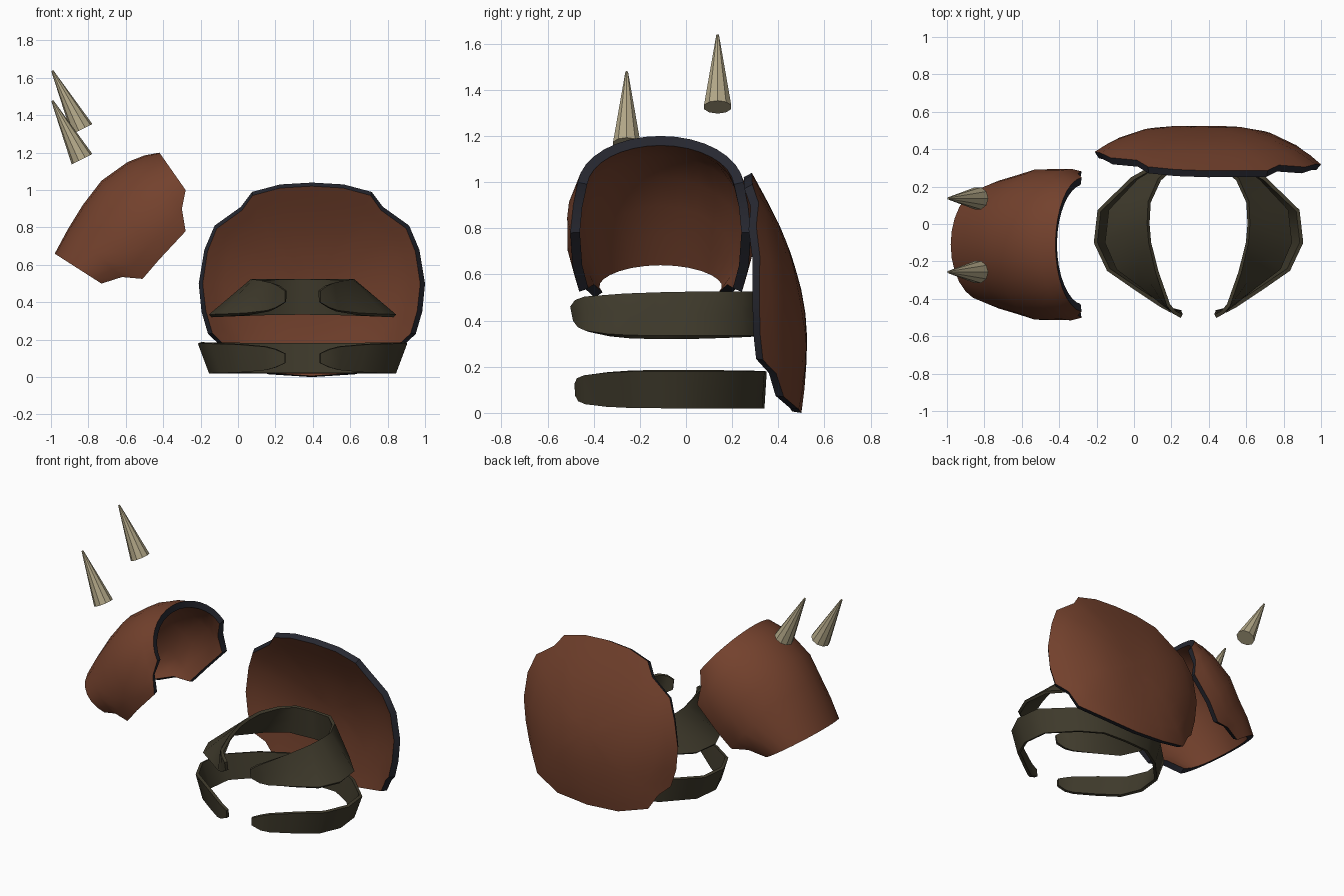
import bpy, bmesh, math
from mathutils import Vector

if "Cube" in bpy.data.objects:
    bpy.data.objects.remove(bpy.data.objects["Cube"])


def material(name, rgb):
    m = bpy.data.materials.new(name)
    m.diffuse_color = (*rgb, 1)
    m.use_nodes = True
    m.node_tree.nodes["Principled BSDF"].inputs["Base Color"].default_value = m.diffuse_color
    return m


BROWN = material("rust_brown", (0.172, 0.053, 0.026))
NAVY = material("dark_navy", (0.020, 0.021, 0.030))
OLIVE = material("dark_olive", (0.050, 0.043, 0.025))
BONE = material("bone", (0.45, 0.39, 0.245))


def shell(name, rows, inside, mats, thickness, offset=-1, wrap=False, angle=35):
    """Skin a grid of points, face it away from 'inside', and thicken it."""
    bm = bmesh.new()
    grid = [[bm.verts.new(p) for p in row] for row in rows]
    n = len(rows[0])
    for a, b in zip(grid, grid[1:]):
        for i in range(n if wrap else n - 1):
            j = (i + 1) % n
            bm.faces.new((a[i], a[j], b[j], b[i]))
    bmesh.ops.remove_doubles(bm, verts=bm.verts, dist=0.0005)
    bm.normal_update()
    facing = sum(f.normal.dot(f.calc_center_median() - Vector(inside)) * f.calc_area()
                 for f in bm.faces)
    if facing < 0:
        bmesh.ops.reverse_faces(bm, faces=bm.faces[:])
    me = bpy.data.meshes.new(name)
    bm.to_mesh(me)
    bm.free()
    ob = bpy.data.objects.new(name, me)
    bpy.context.collection.objects.link(ob)
    for m in mats:
        me.materials.append(m)
    mod = ob.modifiers.new("thickness", 'SOLIDIFY')
    mod.thickness = thickness
    mod.offset = offset
    mod.material_offset_rim = len(mats) - 1
    bpy.ops.object.select_all(action='DESELECT')
    ob.select_set(True)
    bpy.context.view_layer.objects.active = ob
    bpy.ops.object.modifier_apply(modifier=mod.name)
    bpy.ops.object.shade_smooth_by_angle(angle=math.radians(angle))
    return ob


def interp(table, x):
    """Piecewise linear lookup."""
    for (x0, y0), (x1, y1) in zip(table, table[1:]):
        if x <= x1:
            return y0 + (y1 - y0) * (x - x0) / (x1 - x0)
    return table[-1][1]


# Large back plate: half outline (x offset, z) mirrored, domed by a depth rule
PLATE_X = 0.395
half = [(0, 1.04), (.17, 1.03), (.32, .99), (.38, .91), (.52, .81), (.575, .68), (.605, .5),
        (.59, .35), (.555, .23), (.49, .17), (.43, .07), (.23, .015), (0, 0)]
outline = half + [(-u, z) for u, z in half[-2:0:-1]]
depth = [(0, .50), (.09, .512), (.18, .52), (.33, .525), (.43, .517), (.53, .50), (.63, .473),
         (.73, .44), (.83, .397), (.92, .35), (1.04, .285)]


def plate_point(u, z):
    r = u / 0.6
    curl = min(1.15, max(0.68, 1.15 - 1.2 * (z - .23)))
    y = interp(depth, z) - 0.18 * curl * abs(r) ** 3.3 - 0.033 * r * abs(r)
    return (PLATE_X + u, y, z)


plate_rows = [[plate_point(u * k, 0.5 + (z - 0.5) * k) for u, z in outline]
              for k in (0, .2, .4, .6, .8, .9, 1)]
shell("back_plate", plate_rows, (PLATE_X, -1, 0.3), [BROWN, NAVY], 0.04, wrap=True)

# Shoulder guard: arched sections (crest x, z, edge x, z, half width, end angle)
sections = [(-.42, 1.20, -.28, 1.00, .36, 85), (-.50, 1.185, -.30, .90, .38, 95),
            (-.59, 1.15, -.28, .78, .405, 105), (-.73, 1.05, -.42, .63, .405, 110),
            (-.83, .92, -.51, .525, .375, 110), (-.91, .79, -.62, .535, .345, 110),
            (-.98, .66, -.73, .50, .305, 110)]
guard_rows = []
for cx, cz, ex, ez, w, end in sections:
    end = math.radians(end)
    row = []
    for i in range(-8, 9):
        a = end * i / 8
        f = (1 - math.cos(a)) / (1 - math.cos(end))
        row.append((cx + (ex - cx) * f, -0.11 + w * math.sin(a), cz + (ez - cz) * f))
    guard_rows.append(row)
shell("shoulder_guard", guard_rows, (-.45, -.11, .7), [BROWN, NAVY], 0.042)

# Open arm bands: half paths (x offset, y) from back to front tip, rounded at the tips
BAND_X = 0.345
wide = [(0, .35), (.2, .34), (.36, .25), (.54, .075), (.56, -.1), (.49, -.25),
        (.34, -.355), (.205, -.445), (.15, -.475), (.095, -.487)]
middle = [(0, .34), (.18, .33), (.325, .24), (.48, .075), (.5, -.1), (.44, -.245),
          (.31, -.345), (.195, -.435), (.15, -.465), (.095, -.477)]
narrow = [(0, .33), (.13, .32), (.215, .245), (.27, .12), (.275, .0), (.265, -.1),
          (.225, -.26), (.165, -.44), (.13, -.485), (.095, -.515)]
trim = [0, 0, 0, 0, 0, .01, .04, .11, .19, .34]


def arm_band(name, low, high, z0, z1):
    side = []
    for (u0, y0), (u1, y1), t in zip(low, high, trim):
        side.append([(u0 + (u1 - u0) * f, y0 + (y1 - y0) * f, z0 + (z1 - z0) * f)
                     for f in (t, 0.5, 1 - t)])
    mirrored = [[(-u, y, z) for u, y, z in col] for col in side[:0:-1]]
    rows = [[(BAND_X + u, y, z) for u, y, z in col] for col in mirrored + side]
    shell(name, rows, (BAND_X, -.1, (z0 + z1) / 2), [OLIVE], 0.02, angle=50)


arm_band("lower_arm_band", middle, wide, 0.02, 0.18)
arm_band("upper_arm_band", middle, narrow, 0.335, 0.525)

# Spikes: faceted tapering cones leaning outward
for name, y, z in (("rear_spike", .137, 1.325), ("front_spike", -.257, 1.165)):
    base, tip = Vector((-.834, y, z)), Vector((-.993, y, z + .313))
    axis = tip - base
    bpy.ops.mesh.primitive_cone_add(vertices=10, radius1=.062, radius2=.006,
                                    depth=axis.length, location=(base + tip) / 2,
                                    rotation=axis.to_track_quat('Z', 'Y').to_euler())
    spike = bpy.context.object
    spike.name = name
    spike.data.materials.append(BONE)
